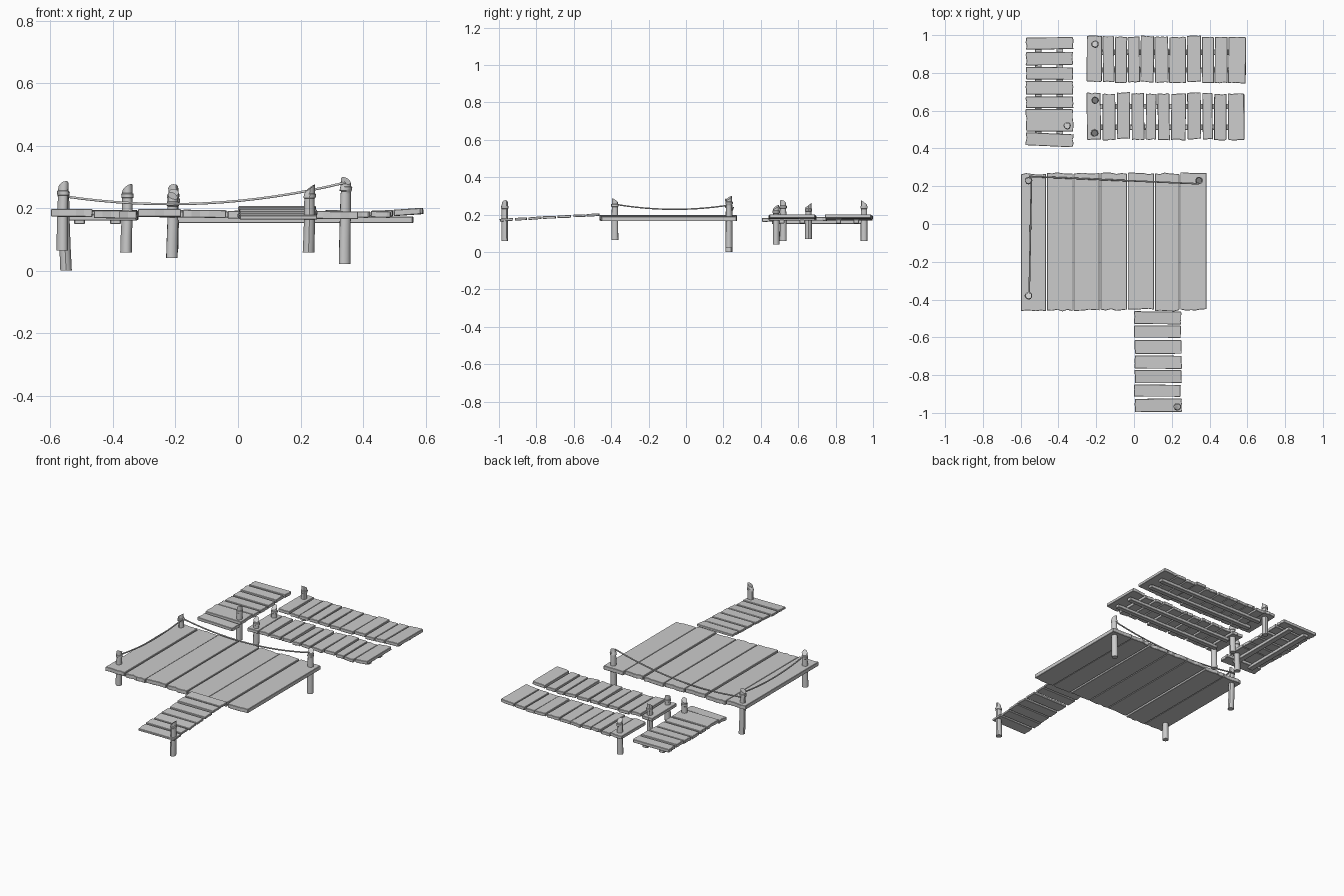
import bpy, bmesh, math, random
from mathutils import Vector, Matrix

if "Cube" in bpy.data.objects:
    bpy.data.objects.remove(bpy.data.objects["Cube"])

random.seed(7)


def finish(bm, name, bevel=0.0, smooth=False):
    bmesh.ops.recalc_face_normals(bm, faces=bm.faces)
    me = bpy.data.meshes.new(name)
    bm.to_mesh(me)
    bm.free()
    ob = bpy.data.objects.new(name, me)
    bpy.context.collection.objects.link(ob)
    if bevel:
        m = ob.modifiers.new("worn_edges", 'BEVEL')
        m.width, m.segments, m.limit_method = bevel, 1, 'ANGLE'
        m.angle_limit = math.radians(50)
    if smooth:
        bpy.ops.object.select_all(action='DESELECT')
        ob.select_set(True)
        bpy.context.view_layer.objects.active = ob
        bpy.ops.object.shade_smooth_by_angle(angle=math.radians(40))
    return ob


def plank(name, x0, x1, y0, y1, z, thick, along='Y', ragged=0.004, yaw=0.0,
          tilt_x=0.0, tilt_y=0.0):
    """Board centred at height z, with ragged sawn ends across its length."""
    w, l = x1 - x0, y1 - y0
    if along == 'X':
        w, l = l, w
    n = 5
    r = lambda: random.uniform(-ragged, ragged)
    pts = [(-w / 2 + w * i / n, -l / 2 + r()) for i in range(n + 1)]
    pts += [(w / 2 - w * i / n, l / 2 + r()) for i in range(n + 1)]
    bm = bmesh.new()
    low = [bm.verts.new((x, y, -thick / 2)) for x, y in pts]
    top = [bm.verts.new((x, y, thick / 2)) for x, y in pts]
    k = len(pts)
    for i in range(n):          # paired strips between the two ends
        a, b, c, d = i, i + 1, k - 2 - i, k - 1 - i
        bm.faces.new([top[j] for j in (a, b, c, d)])
        bm.faces.new([low[j] for j in (d, c, b, a)])
    for i in range(k):
        j = (i + 1) % k
        bm.faces.new((low[i], low[j], top[j], top[i]))
    if along == 'X':
        bm.transform(Matrix.Rotation(-math.pi / 2, 4, 'Z'))
    rot = (Matrix.Rotation(yaw, 4, 'Z') @ Matrix.Rotation(tilt_x, 4, 'X')
           @ Matrix.Rotation(tilt_y, 4, 'Y'))
    bm.transform(Matrix.Translation(((x0 + x1) / 2, (y0 + y1) / 2, z)) @ rot)
    return finish(bm, name, bevel=0.002)


def post(name, x, y, z0, z1, lean=0.0):
    """Rough round stake with a collar near the top and a slanted cut."""
    h = z1 - z0
    rings = [(0, .0185), (.25 * h, .018), (.55 * h, .0175), (h - .055, .0165),
             (h - .046, .0165), (h - .044, .0195), (h - .032, .0195),
             (h - .030, .0165), (h - .012, .016)]
    sides, a0 = 12, random.uniform(0, 6.28)
    bm = bmesh.new()
    prev = None
    for k, (t, r) in enumerate(rings):
        last = k == len(rings) - 1
        dx = lean * (t / h - .5) + random.uniform(-.001, .001)
        ring = []
        for i in range(sides):
            a = math.tau * i / sides
            rr = r * (1 + .05 * math.sin(3 * a + a0))
            zz = z0 + t + (.012 * math.cos(a - a0) if last else 0)
            ring.append(bm.verts.new((x + dx + rr * math.cos(a), y + rr * math.sin(a), zz)))
        if prev:
            for i in range(sides):
                j = (i + 1) % sides
                bm.faces.new((prev[i], prev[j], ring[j], ring[i]))
        else:
            bm.faces.new(ring[::-1])
        prev = ring
    bm.faces.new(prev)
    return finish(bm, name, smooth=True)


def rope(name, a, b, low):
    """Sagging rope through a lowest height near the middle."""
    cu = bpy.data.curves.new(name, 'CURVE')
    cu.dimensions = '3D'
    cu.bevel_depth, cu.bevel_resolution = .0042, 1
    cu.use_fill_caps = True
    sp = cu.splines.new('POLY')
    n = 16
    sp.points.add(n)
    a, b = Vector(a), Vector(b)
    sag = (math.sqrt(a.z - low) + math.sqrt(b.z - low)) ** 2 / 4
    for i in range(n + 1):
        t = i / n
        p = a.lerp(b, t)
        p.z -= 4 * sag * t * (1 - t) * 1.0
        sp.points[i].co = (*p, 1)
    ob = bpy.data.objects.new(name, cu)
    bpy.context.collection.objects.link(ob)
    return ob


# Main deck: seven wide boards with slightly uneven heights
edges = [-.60, -.463, -.322, -.179, -.035, .109, .243, .387]
heights = [.185, .180, .185, .182, .179, .183, .178]
for i, z in enumerate(heights):
    plank(f"deck_plank_{i+1}", edges[i] + .002, edges[i + 1] - .003,
          -.456 + random.uniform(-.004, .004), .27 + random.uniform(-.005, .004),
          z, .025, ragged=.005, tilt_y=random.uniform(-.015, .015))

# Front ramp: seven thin boards stepping down from the deck
ramp = [(-.53, -.463), (-.602, -.537), (-.687, -.615), (-.766, -.697),
        (-.842, -.772), (-.914, -.851), (-.995, -.925)]
for i, (y0, y1) in enumerate(ramp):
    s = random.uniform(-.003, .003)
    z = .170 + ((y0 + y1) / 2 + 1) * .055
    plank(f"ramp_plank_{i+1}", s + .002, s + .25, y0, y1, z, .014, 'X', .002,
          yaw=random.uniform(-.01, .01), tilt_x=.06 + random.uniform(-.05, .05))

# Back left walkway: cross boards on two bearers
left = [(.412, .480), (.490, .608), (.614, .675), (.685, .756), (.765, .830),
        (.841, .911), (.925, .988)]
for i, (y0, y1) in enumerate(left):
    plank(f"left_walkway_plank_{i+1}", -.572, -.323, y0, y1,
          .172 if i == 0 else .181 + random.uniform(-.004, .003), .02, 'X', .003,
          yaw=-.045 if i == 0 else random.uniform(-.015, .015),
          tilt_x=random.uniform(-.03, .03))
for i, x in enumerate((-.507, -.392)):
    plank(f"left_walkway_bearer_{i+1}", x - .017, x + .017, .46, .97, .159, .02, ragged=.001)

# Two back walkways: eleven boards each on two bearers
rows = {"rear": (.75, .993, (.91, .815),
                 [-.25, -.165, -.1, -.032, .035, .11, .187, .28, .36, .428, .5, .597],
                 .005),
        "inner": (.447, .692, (.622, .512),
                  [-.25, -.167, -.09, -.012, .063, .126, .197, .283, .363, .425, .498, .593],
                  .009)}
for row, (y0, y1, bearers, xs, gap) in rows.items():
    for i in range(11):
        dy = random.uniform(-.004, .004)
        plank(f"{row}_walkway_plank_{i+1}", xs[i], xs[i + 1] - gap, y0 + dy, y1 + dy,
              .188 if i == 10 else .182 + random.uniform(-.004, .003), .02, 'Y', .003,
              yaw=random.uniform(-.015, .015),
              tilt_y=-.07 if i == 10 else random.uniform(-.04, .04))
    for i, y in enumerate(bearers):
        plank(f"{row}_walkway_bearer_{i+1}", -.2, .56, y - .014, y + .014, .163, .02,
              'X', .001)

# Posts
for name, *p in [("deck_post_back_left", -.555, .23, 0, .282, -.008),
                 ("deck_post_back_right", .343, .23, .022, .3, .004),
                 ("deck_post_front_left", -.56, -.38, .065, .287, .004),
                 ("ramp_post", .228, -.968, .058, .277, .005),
                 ("left_walkway_post", -.355, .52, .058, .278, .005),
                 ("rear_walkway_post", -.208, .952, .058, .277, .004),
                 ("inner_walkway_post_back", -.208, .655, .07, .262, .004),
                 ("inner_walkway_post_front", -.21, .482, .04, .252, .004)]:
    post(name, *p)

# Ropes strung between the deck posts
rope("back_rope", (-.555, .252, .238), (.343, .213, .282), .213)
rope("left_rope", (-.543, .24, .252), (-.555, -.385, .256), .228)
